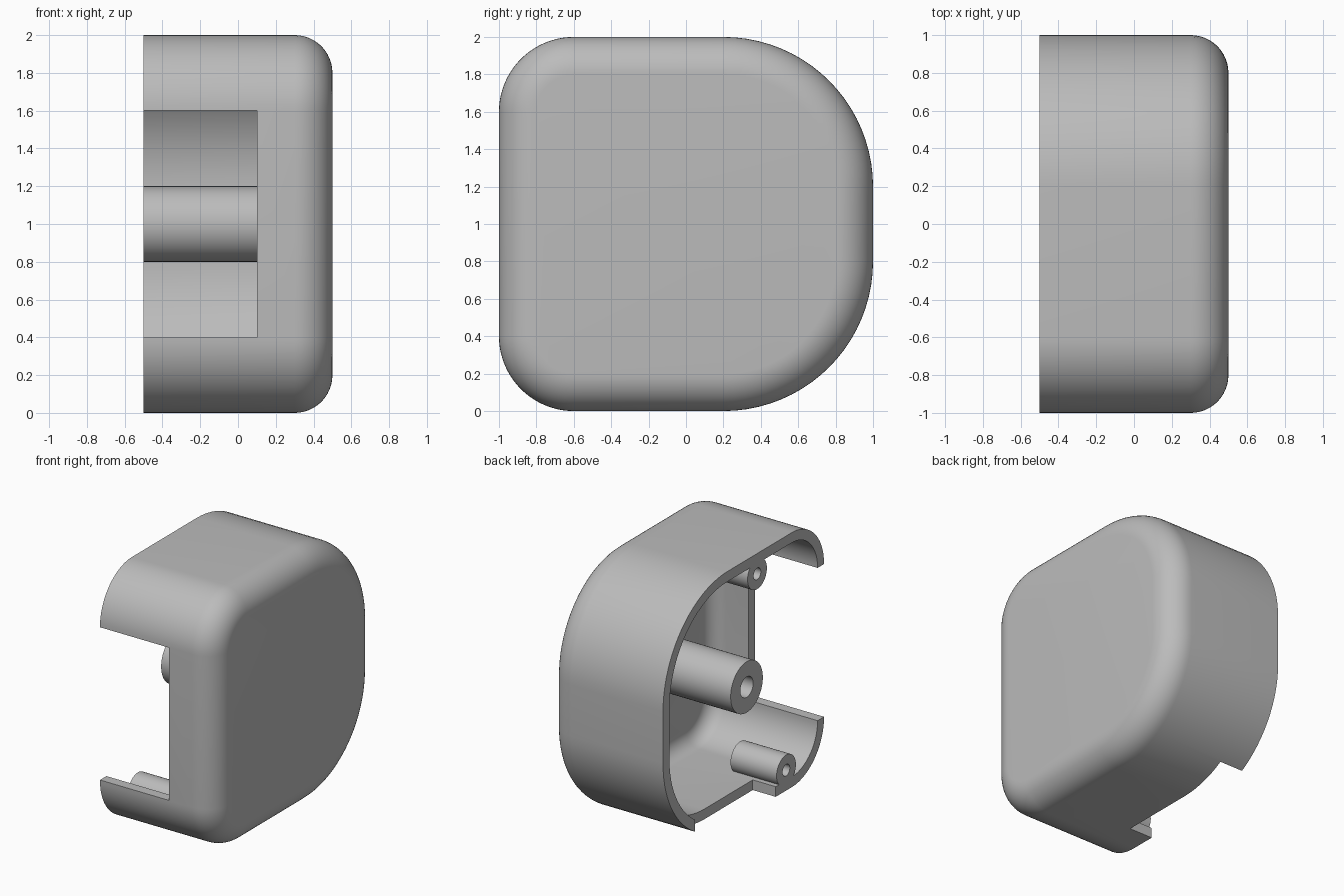
import bpy, bmesh
from math import sin, cos, pi, radians

if "Cube" in bpy.data.objects:
    bpy.data.objects.remove(bpy.data.objects["Cube"], do_unlink=True)

# One plain plastic colour
grey = bpy.data.materials.new("light_grey_plastic")
grey.use_nodes = True
grey.diffuse_color = (0.5, 0.5, 0.5, 1)
grey.node_tree.nodes["Principled BSDF"].inputs["Base Color"].default_value = (0.5, 0.5, 0.5, 1)

WALL = 0.08
FILLET = 0.2
OPEN_X = -0.5      # plane of the open rim
CORNER_STEPS = 20
FILLET_STEPS = 12


def skin(name, rings, cap_start=False, cap_end=False, closed=False):
    """Make an object from a list of rings of points with equal counts."""
    bm = bmesh.new()
    loops = [[bm.verts.new(p) for p in ring] for ring in rings]
    pairs = list(zip(loops, loops[1:]))
    if closed:
        pairs.append((loops[-1], loops[0]))
    count = len(loops[0])
    for a, b in pairs:
        for i in range(count):
            j = (i + 1) % count
            bm.faces.new((a[i], a[j], b[j], b[i]))
    if cap_start:
        bm.faces.new(loops[0])
    if cap_end:
        bm.faces.new(loops[-1])
    bmesh.ops.recalc_face_normals(bm, faces=bm.faces)
    mesh = bpy.data.meshes.new(name)
    bm.to_mesh(mesh)
    bm.free()
    mesh.materials.append(grey)
    obj = bpy.data.objects.new(name, mesh)
    bpy.context.collection.objects.link(obj)
    return obj


def smooth(obj):
    bpy.ops.object.select_all(action="DESELECT")
    obj.select_set(True)
    bpy.context.view_layer.objects.active = obj
    bpy.ops.object.shade_smooth_by_angle(angle=radians(30))


def outline(x, inset):
    """Rounded square in the side plane: tight front corners, wide back corners."""
    points = []
    corners = ((1, 1, 0.8), (-1, 1, 0.4), (-1, -1, 0.4), (1, -1, 0.8))
    for k, (sy, sz, radius) in enumerate(corners):
        for i in range(CORNER_STEPS + 1):
            a = pi / 2 * (k + i / CORNER_STEPS)
            r = radius - inset
            points.append((x, sy * (1 - radius) + r * cos(a),
                           1 + sz * (1 - radius) + r * sin(a)))
    return points


def fillet(radius):
    """Rings from the flat side face round to the straight wall."""
    rings = []
    for i in range(FILLET_STEPS + 1):
        a = pi / 2 * i / FILLET_STEPS
        rings.append(outline(0.5 - FILLET + radius * cos(a), FILLET - radius * sin(a)))
    return rings


def cut_box(target, x, y, z):
    """Cut away the box given by its ranges on each axis."""
    ring = lambda px: [(px, y[0], z[0]), (px, y[1], z[0]), (px, y[1], z[1]), (px, y[0], z[1])]
    cutter = skin("cutter", [ring(x[0]), ring(x[1])], True, True)
    cutter.hide_render = True
    mod = target.modifiers.new("cut", "BOOLEAN")
    mod.operation = "DIFFERENCE"
    mod.solver = "EXACT"
    mod.object = cutter
    bpy.context.view_layer.objects.active = target
    bpy.ops.object.modifier_apply(modifier=mod.name)
    bpy.data.objects.remove(cutter, do_unlink=True)


def post(name, y, z, radius, hole, end_x, through):
    """Screw post along x with a round hole in its open end."""
    def circle(x, r, n=48):
        return [(x, y + r * cos(2 * pi * i / n), z + r * sin(2 * pi * i / n)) for i in range(n)]
    hole_end = end_x if through else end_x - WALL
    rings = [circle(end_x, radius), circle(OPEN_X, radius),
             circle(OPEN_X, hole), circle(hole_end, hole)]
    smooth(skin(name, rings, not through, not through, through))


# Hollow half shell: outer skin, rim, then inner skin
rings = fillet(FILLET) + [outline(OPEN_X, 0), outline(OPEN_X, WALL)]
rings += fillet(FILLET - WALL)[::-1]
shell = skin("housing_shell", rings, True, True)

# Front window and notch in the bottom rim
cut_box(shell, (-0.7, 0.1), (-1.2, -0.7), (0.4, 1.6))
cut_box(shell, (-0.7, -0.3), (-0.4, 0.6), (-0.2, 0.4))
smooth(shell)

# Central post and two small posts on the walls
post("central_post", -0.04, 1.0, 0.2, 0.08, 0.45, False)
post("upper_screw_post", -0.17, 1.84, 0.12, 0.045, -0.1, True)
post("lower_screw_post", -0.53, 0.16, 0.12, 0.045, -0.1, True)
